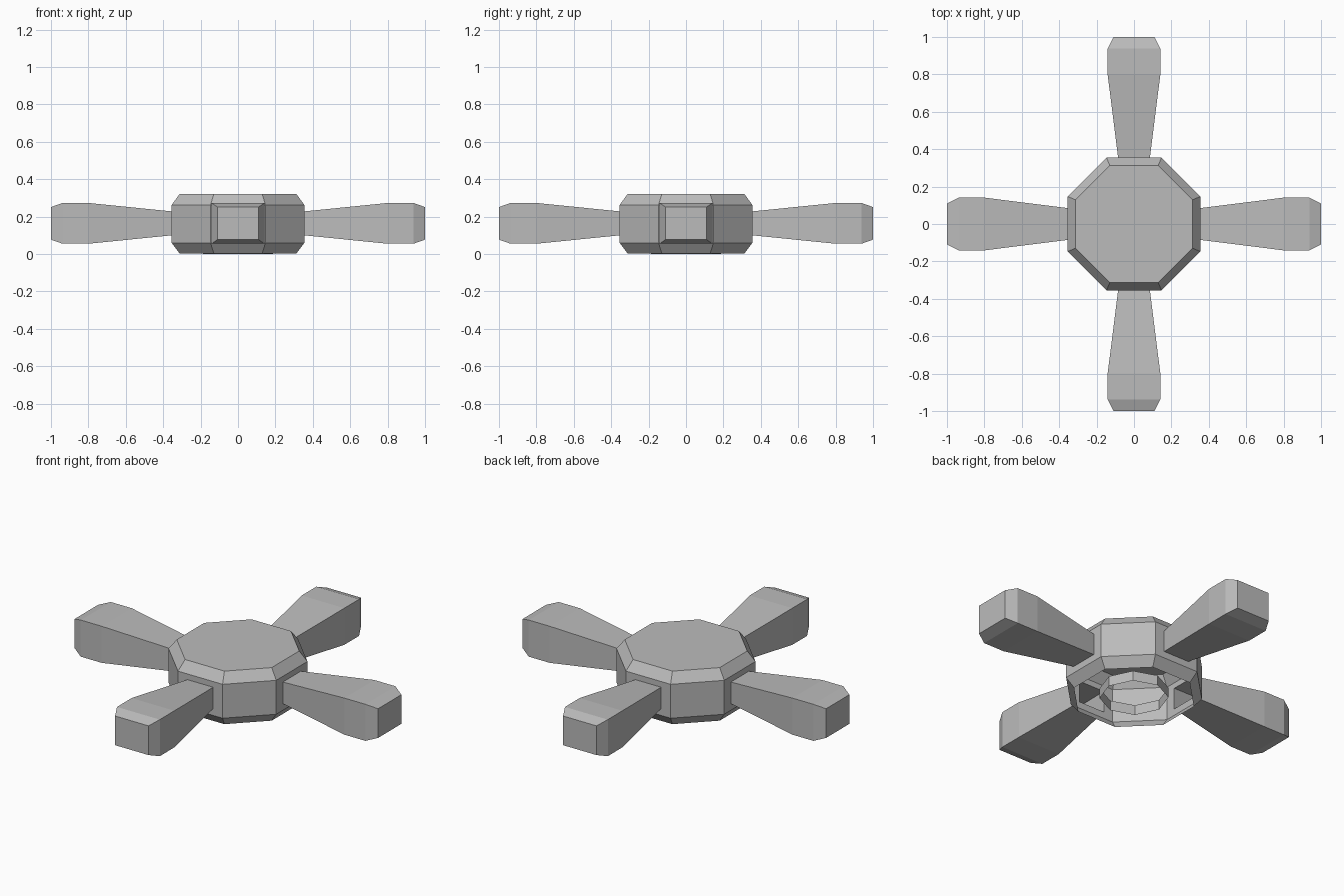
import bpy, bmesh, math
from mathutils import Matrix

cube = bpy.data.objects.get("Cube")
if cube:
    bpy.data.objects.remove(cube)

grey = bpy.data.materials.new("plain grey")
grey.use_nodes = True
colour = (0.5, 0.5, 0.5, 1)
grey.diffuse_color = colour
grey.node_tree.nodes["Principled BSDF"].inputs["Base Color"].default_value = colour

CENTRE_Z = 0.164
APOTHEM = 0.355
BASE = (0.085, 0.064)   # half width and half height of an arm root


def finish(bm, name):
    mesh = bpy.data.meshes.new(name)
    bm.to_mesh(mesh)
    bm.free()
    mesh.materials.append(grey)
    obj = bpy.data.objects.new(name, mesh)
    bpy.context.collection.objects.link(obj)
    return obj


def loft(bm, rings):
    """Bridge successive closed rings of points; return rings of vertices."""
    loops = [[bm.verts.new(p) for p in ring] for ring in rings]
    for a, b in zip(loops, loops[1:]):
        for i in range(len(a)):
            j = (i + 1) % len(a)
            bm.faces.new((a[i], a[j], b[j], b[i]))
    return loops


def octagon(apothem, z, turn=math.pi / 8):
    r = apothem / math.cos(math.pi / 8)
    return [(r * math.cos(turn + i * math.pi / 4),
             r * math.sin(turn + i * math.pi / 4), z) for i in range(8)]


def section(x, half_w, half_h):
    return [(x, y * half_w, CENTRE_Z + z * half_h)
            for y, z in ((-1, -1), (1, -1), (1, 1), (-1, 1))]


# Hollow chamfered hub, open underneath
bm = bmesh.new()
loops = loft(bm, [octagon(0.313, 0.004), octagon(APOTHEM, 0.06),
                  octagon(APOTHEM, 0.262), octagon(0.313, 0.32)])
bm.faces.new(loops[-1])

# Openings where the arms join the four axis-facing walls
bm.normal_update()
walls = [f for f in bm.faces if abs(f.normal.z) < 0.01
         and max(abs(f.normal.x), abs(f.normal.y)) > 0.99]
bmesh.ops.inset_individual(bm, faces=walls, thickness=0.03)
for f in walls:
    for v in f.verts:
        axis = 1 if abs(f.normal.x) > 0.9 else 0
        v.co[axis] = math.copysign(BASE[0], v.co[axis])
        v.co.z = CENTRE_Z + math.copysign(BASE[1], v.co.z - CENTRE_Z)
bmesh.ops.delete(bm, geom=walls, context='FACES_ONLY')
finish(bm, "hub")

# Four flared arms with chamfered tips
for i, name in enumerate(("left_arm", "back_arm", "right_arm", "front_arm")):
    bm = bmesh.new()
    loops = loft(bm, [section(APOTHEM, *BASE), section(0.8, 0.141, 0.109),
                      section(0.938, 0.141, 0.109), section(1.0, 0.11, 0.087)])
    bm.faces.new(loops[-1])
    bm.transform(Matrix.Rotation(i * math.pi / 2, 4, 'Z'))
    finish(bm, name)

# Thin socket ring inside the hub
bm = bmesh.new()
loft(bm, [octagon(0.172, 0.0, 0.06), octagon(0.172, 0.06, 0.06)])
finish(bm, "socket_ring")
